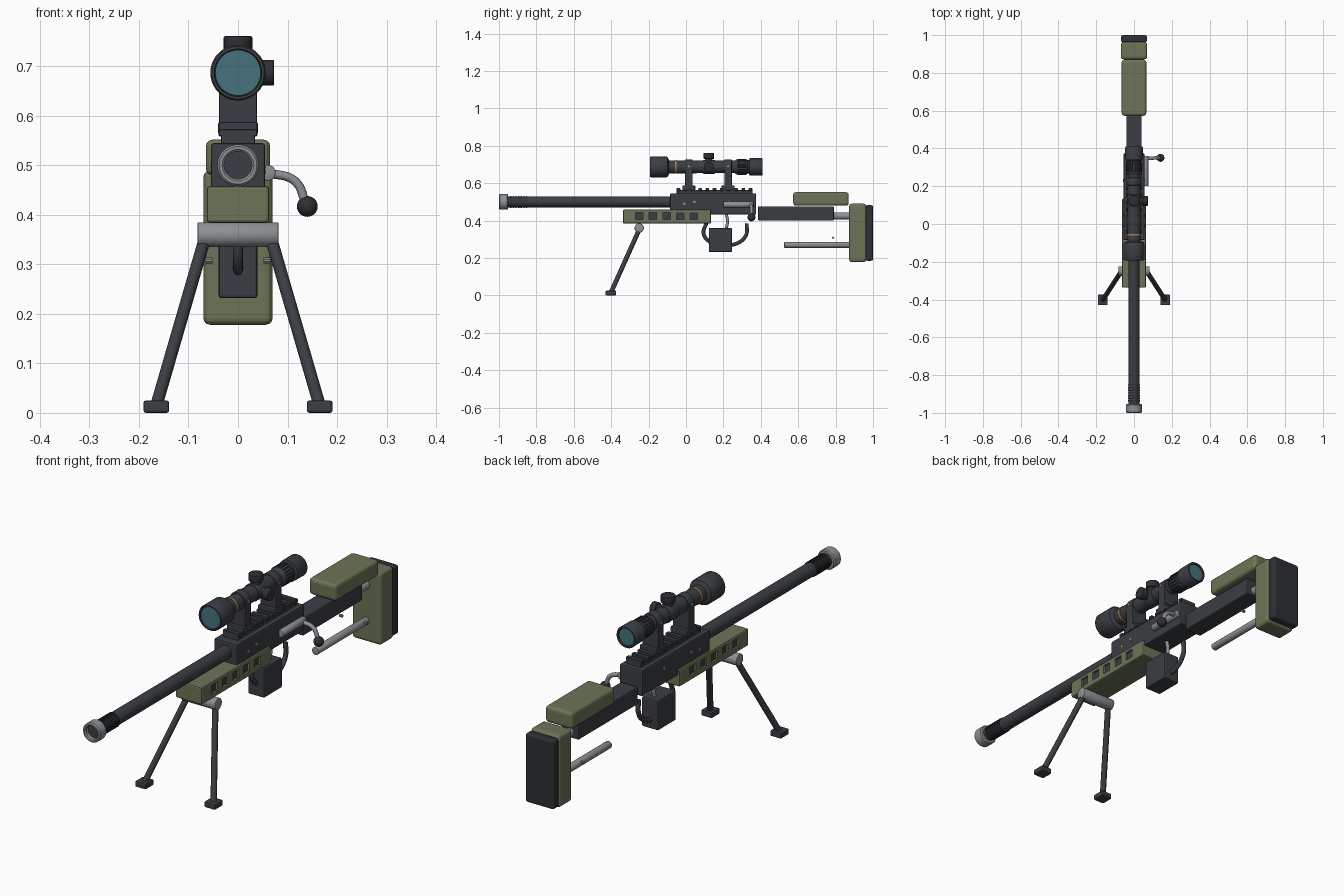
import bpy, bmesh
from math import radians, pi
from mathutils import Vector, Matrix

if "Cube" in bpy.data.objects:
    bpy.data.objects.remove(bpy.data.objects["Cube"], do_unlink=True)


def material(name, rgb):
    m = bpy.data.materials.new(name)
    m.use_nodes = True
    m.diffuse_color = (*rgb, 1)
    m.node_tree.nodes["Principled BSDF"].inputs["Base Color"].default_value = (*rgb, 1)
    return m


GUN = material("gunmetal", (0.042, 0.047, 0.055))
BLACK = material("black_rubber", (0.026, 0.029, 0.034))
GREEN = material("olive_green", (0.15, 0.175, 0.095))
STEEL = material("light_steel", (0.27, 0.285, 0.30))
GLASS = material("teal_glass", (0.06, 0.17, 0.20))
GOLD = material("gold", (0.45, 0.24, 0.06))


def finish(name, bm, mat, smooth=True):
    bmesh.ops.recalc_face_normals(bm, faces=bm.faces)
    me = bpy.data.meshes.new(name)
    bm.to_mesh(me)
    bm.free()
    me.materials.append(mat)
    if smooth:
        me.shade_smooth()
        me.set_sharp_from_angle(angle=radians(35))
    ob = bpy.data.objects.new(name, me)
    bpy.context.scene.collection.objects.link(ob)
    return ob


def add_box(bm, x, y, z):
    """Box from (low, high) pairs."""
    lo, hi = Vector((x[0], y[0], z[0])), Vector((x[1], y[1], z[1]))
    mat = Matrix.Translation((lo + hi) / 2) @ Matrix.Diagonal((*(hi - lo), 1))
    bmesh.ops.create_cube(bm, size=1, matrix=mat)


def box(name, x, y, z, mat, bevel=0.004, segments=2):
    bm = bmesh.new()
    x = x if isinstance(x, tuple) else (-x, x)
    add_box(bm, x, y, z)
    bmesh.ops.bevel(bm, geom=bm.edges[:], offset=bevel, segments=segments,
                    profile=0.5, affect='EDGES')
    return finish(name, bm, mat, smooth=False)


def rod(name, a, b, r, mat, sides=24, bevel=0.0):
    """Cylinder between two points."""
    a, b = Vector(a), Vector(b)
    rot = (b - a).to_track_quat('Z', 'Y').to_matrix().to_4x4()
    bm = bmesh.new()
    bmesh.ops.create_cone(bm, cap_ends=True, segments=sides, radius1=r, radius2=r,
                          depth=(b - a).length, matrix=Matrix.Translation((a + b) / 2) @ rot)
    if bevel:
        caps = [e for e in bm.edges if any(len(f.verts) > 4 for f in e.link_faces)]
        bmesh.ops.bevel(bm, geom=caps, offset=bevel, segments=2, profile=0.5, affect='EDGES')
    return finish(name, bm, mat)


def lathe(name, profile, z, mat, sides=40):
    """Turn (y, radius) points around a lengthwise axis at height z."""
    bm = bmesh.new()
    vs = [bm.verts.new((r, y, z)) for y, r in profile]
    es = [bm.edges.new(pair) for pair in zip(vs, vs[1:])]
    bmesh.ops.spin(bm, geom=vs + es, cent=(0, 0, z), axis=(0, 1, 0),
                   angle=2 * pi, steps=sides, use_merge=True)
    bmesh.ops.remove_doubles(bm, verts=bm.verts, dist=0.0001)
    return finish(name, bm, mat)


def tube(name, points, r, mat):
    """Round bar through points."""
    cu = bpy.data.curves.new(name, 'CURVE')
    cu.dimensions = '3D'
    cu.bevel_depth, cu.bevel_resolution, cu.use_fill_caps = r, 4, True
    sp = cu.splines.new('BEZIER')
    sp.bezier_points.add(len(points) - 1)
    for p, co in zip(sp.bezier_points, points):
        p.co = co
        p.handle_left_type = p.handle_right_type = 'AUTO'
    cu.materials.append(mat)
    ob = bpy.data.objects.new(name, cu)
    bpy.context.scene.collection.objects.link(ob)
    return ob


# Barrel with grooves and hollow muzzle ring
AXIS = 0.50
lathe("barrel", [(-0.98, 0), (-0.98, 0.029), (-0.07, 0.029), (-0.07, 0)], AXIS, GUN)
lathe("muzzle_ring", [(-0.975, 0.028), (-0.996, 0.028), (-1.0, 0.032), (-1.0, 0.038),
                      (-0.995, 0.042), (-0.957, 0.042), (-0.952, 0.038), (-0.952, 0.028)],
      AXIS, STEEL)
for i in range(7):
    y = -0.94 + i * 0.014
    rod("barrel_ridge", (0, y, AXIS), (0, y + 0.007, AXIS), 0.0325, BLACK, 32)

# Receiver, rail and side screws
box("receiver", 0.055, (-0.085, 0.375), (0.432, 0.545), GUN, 0.006)
box("rail_base", 0.034, (-0.05, 0.355), (0.54, 0.563), GUN, 0.002)
for i in range(11):
    y = -0.05 + i * 0.0385
    box("rail_tooth", 0.039, (y, y + 0.02), (0.558, 0.573), GUN, 0.002, 1)
for s in (-1, 1):
    for y, z, m in ((-0.01, 0.49, GOLD), (0.045, 0.5, STEEL), (0.23, 0.5, STEEL)):
        rod("receiver_screw", (s * 0.05, y, z), (s * 0.057, y, z), 0.007, m, 12)

# Slotted handguard around a dark core
guard = box("handguard", 0.063, (-0.337, 0.134), (0.384, 0.458), GREEN, 0.006)
bm = bmesh.new()
for i in range(5):
    y = -0.25 + i * 0.073
    add_box(bm, (-0.1, 0.1), (y - 0.02, y + 0.02), (0.405, 0.443))
cutter = finish("slot_cutter", bm, GREEN, False)
cutter.hide_render = True
cutter.hide_viewport = True
cut = guard.modifiers.new("slots", 'BOOLEAN')
cut.operation, cut.solver, cut.object = 'DIFFERENCE', 'EXACT', cutter
box("handguard_core", 0.054, (-0.29, 0.09), (0.398, 0.45), GUN, 0.002, 1)

# Bipod
rod("bipod_bar", (-0.082, -0.25, 0.36), (0.082, -0.25, 0.36), 0.025, STEEL, 28, 0.003)
for s in (-1, 1):
    rod("bipod_leg", (s * 0.067, -0.25, 0.352), (s * 0.164, -0.4, 0.018), 0.0125, GUN, 16)
    box("bipod_foot", (s * 0.165 - 0.026, s * 0.165 + 0.026), (-0.43, -0.374),
        (0, 0.025), GUN, 0.005)

# Magazine, trigger and guard
box("magazine", 0.039, (0.122, 0.246), (0.232, 0.36), GUN, 0.005)
tube("trigger", [(0, 0.215, 0.435), (0, 0.222, 0.395), (0, 0.214, 0.355)], 0.008, STEEL)
tube("trigger_guard", [(0, 0.11, 0.39), (0, 0.094, 0.33), (0, 0.13, 0.285), (0, 0.19, 0.272),
                       (0, 0.265, 0.275), (0, 0.32, 0.32), (0, 0.325, 0.385)], 0.01, GUN)

# Bolt and handle
rod("bolt", (0.06, 0.2, 0.485), (0.06, 0.36, 0.485), 0.016, STEEL, 20, 0.002)
tube("bolt_arm", [(0.06, 0.345, 0.485), (0.115, 0.35, 0.468), (0.138, 0.35, 0.42)], 0.009, STEEL)
bm = bmesh.new()
bmesh.ops.create_uvsphere(bm, u_segments=20, v_segments=12, radius=0.021,
                          matrix=Matrix.Translation((0.14, 0.35, 0.417)))
finish("bolt_knob", bm, BLACK)

# Stock
box("stock_beam", 0.041, (0.385, 0.79), (0.4, 0.476), GUN, 0.005)
box("cheek_rest", 0.065, (0.573, 0.87), (0.48, 0.552), GREEN, 0.014, 3)
box("butt", 0.07, (0.872, 0.963), (0.178, 0.49), GREEN, 0.014, 3)
box("butt_pad", 0.068, (0.96, 1.0), (0.185, 0.482), BLACK, 0.01, 3)
rod("upper_stock_rod", (0, 0.78, 0.425), (0, 0.88, 0.425), 0.019, STEEL)
rod("lower_stock_rod", (0, 0.525, 0.27), (0, 0.88, 0.27), 0.016, STEEL, 24, 0.003)
for s in (-1, 1):
    rod("stock_pin", (s * 0.052, 0.787, 0.308), (s * 0.066, 0.787, 0.308), 0.006, STEEL, 10)

# Scope body, lenses and rings
SZ = 0.687
lathe("scope_body", [(-0.18, 0), (-0.18, 0.047), (-0.192, 0.048), (-0.192, 0.053),
                     (-0.187, 0.056), (-0.105, 0.056), (-0.098, 0.052), (-0.09, 0.035),
                     (0.26, 0.033), (0.27, 0.04), (0.325, 0.04), (0.33, 0.036),
                     (0.337, 0.036), (0.34, 0.046), (0.405, 0.047), (0.41, 0.044),
                     (0.41, 0.038), (0.4, 0.037), (0.4, 0)], SZ, GUN)
rod("front_lens", (0, -0.187, SZ), (0, -0.17, SZ), 0.046, GLASS, 40)
rod("rear_lens", (0, 0.39, SZ), (0, 0.404, SZ), 0.0365, GLASS, 40)
rod("scope_band", (0, -0.06, SZ), (0, -0.052, SZ), 0.0365, GOLD, 40)
for i in range(18):
    out = Matrix.Rotation(i * 2 * pi / 18, 3, 'Y') @ Vector((0.04, 0, 0))
    rod("zoom_rib", out + Vector((0, 0.275, SZ)), out + Vector((0, 0.322, SZ)), 0.0035, BLACK, 6)

# Scope mounts
for y in (0.015, 0.225):
    box("mount_foot", 0.04, (y - 0.035, y + 0.035), (0.562, 0.588), GUN, 0.004)
    box("mount_post", 0.038, (y - 0.02, y + 0.02), (0.575, 0.685), GUN, 0.003)
    rod("mount_ring", (0, y - 0.02, SZ), (0, y + 0.02, SZ), 0.039, GUN, 32, 0.002)
    for s in (-1, 1):
        rod("mount_screw", (s * 0.035, y, 0.69), (s * 0.041, y, 0.69), 0.006, STEEL, 10)

# Adjustment turrets
rod("turret_saddle", (0, 0.09, SZ), (0, 0.155, SZ), 0.037, GUN, 32, 0.003)
rod("top_turret_neck", (0, 0.122, SZ), (0, 0.122, 0.735), 0.021, GUN)
rod("top_turret", (0, 0.122, 0.73), (0, 0.122, 0.761), 0.029, BLACK, 24, 0.003)
rod("side_turret_neck", (0, 0.122, SZ), (0.05, 0.122, SZ), 0.019, GUN)
rod("side_turret", (0.046, 0.122, SZ), (0.073, 0.122, SZ), 0.026, BLACK, 24, 0.003)
